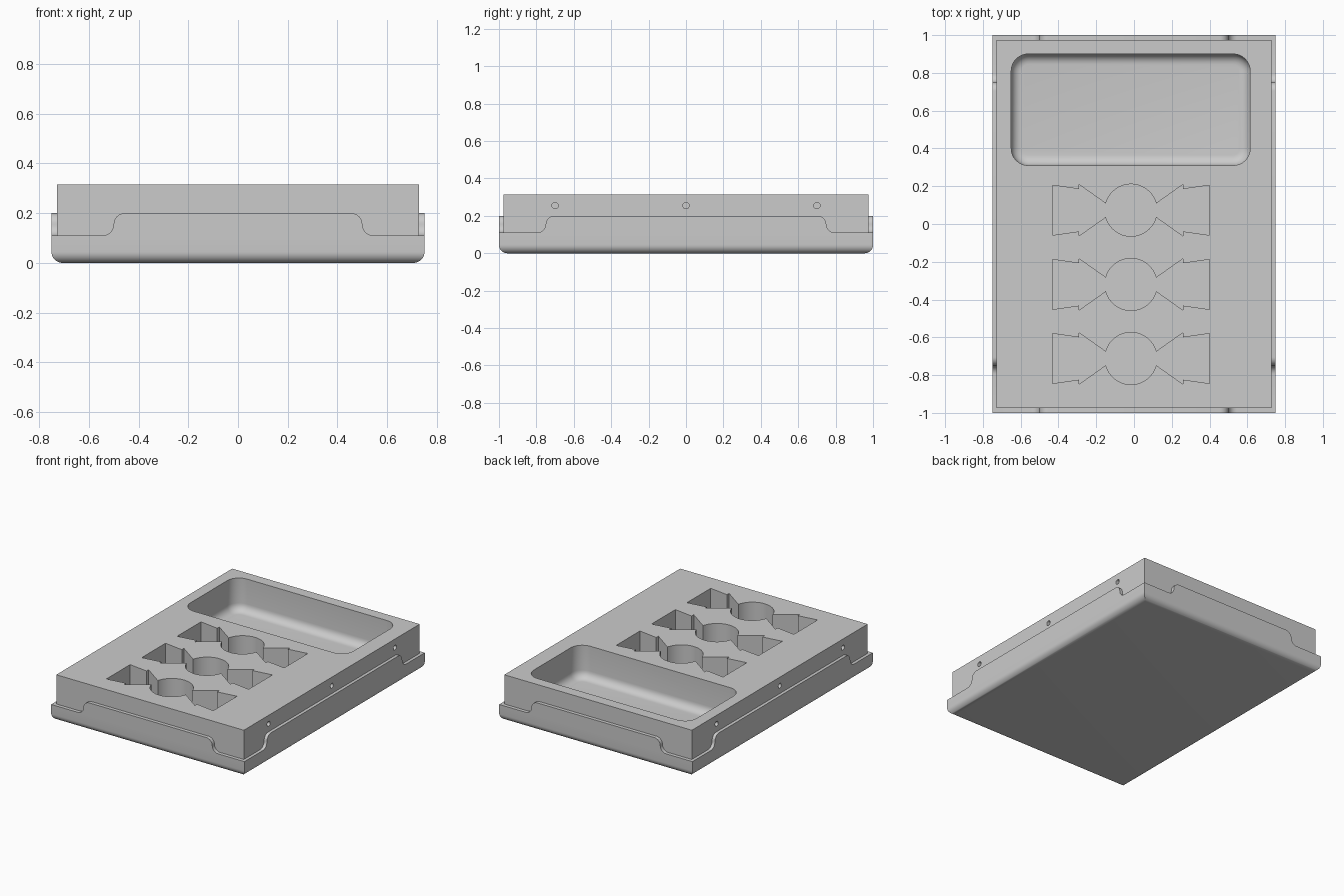
import bpy, bmesh
from math import sin, cos, pi, radians
from mathutils import Vector

if "Cube" in bpy.data.objects:
    bpy.data.objects.remove(bpy.data.objects["Cube"])

grey = bpy.data.materials.new("light grey")
grey.use_nodes = True
grey.diffuse_color = (0.6, 0.6, 0.6, 1)
grey.node_tree.nodes["Principled BSDF"].inputs["Base Color"].default_value = (0.6, 0.6, 0.6, 1)


def box(bm, lo, hi):
    """Add a box and return its vertices."""
    verts = bmesh.ops.create_cube(bm, size=1)["verts"]
    for v in verts:
        v.co = Vector([a + (b - a) * (c + 0.5) for a, b, c in zip(lo, hi, v.co)])
    return verts


def prism(bm, points, start, end, place):
    """Extrude a 2D outline; place(u, v, w) maps it into space."""
    face = bm.faces.new([bm.verts.new(place(u, v, start)) for u, v in points])
    shift = Vector(place(0, 0, end)) - Vector(place(0, 0, start))
    geom = bmesh.ops.extrude_face_region(bm, geom=[face], use_keep_orig=True)["geom"]
    moved = [g for g in geom if isinstance(g, bmesh.types.BMVert)]
    bmesh.ops.translate(bm, verts=moved, vec=shift)


def make(name, bm, cutter=False):
    bmesh.ops.recalc_face_normals(bm, faces=bm.faces[:])
    mesh = bpy.data.meshes.new(name)
    bm.to_mesh(mesh)
    bm.free()
    obj = bpy.data.objects.new(name, mesh)
    bpy.context.collection.objects.link(obj)
    mesh.materials.append(grey)
    obj.hide_render = cutter
    return obj


def carve(obj, cutters):
    """Subtract the cutters, then shade the result."""
    bpy.ops.object.select_all(action='DESELECT')
    bpy.context.view_layer.objects.active = obj
    obj.select_set(True)
    for c in cutters:
        mod = obj.modifiers.new("cut", 'BOOLEAN')
        mod.operation, mod.solver, mod.object = 'DIFFERENCE', 'EXACT', c
        bpy.ops.object.modifier_apply(modifier=mod.name)
        bpy.data.objects.remove(c)
    bpy.ops.object.shade_smooth_by_angle(angle=radians(35))


def arc(cx, cy, r, a0, a1, n=8):
    return [(cx + r * cos(radians(a0 + (a1 - a0) * i / n)),
             cy + r * sin(radians(a0 + (a1 - a0) * i / n))) for i in range(n + 1)]


INX, INY, FLOOR, TOP = 0.728, 0.975, 0.03, 0.315

# Outer tray with rounded bottom edges
bm = bmesh.new()
box(bm, (-0.75, -1, 0), (0.75, 1, 0.2))
low = [e for e in bm.edges if all(v.co.z < 0.01 for v in e.verts)]
bmesh.ops.bevel(bm, geom=low, offset=0.045, segments=8, profile=0.5, affect='EDGES')
tray = make("outer_tray", bm)

bm = bmesh.new()
box(bm, (-INX, -INY, FLOOR), (INX, INY, 0.5))
cavity = make("cavity_cutter", bm, True)


# Curved steps that lower the walls at the corners
def step(c):
    r = 0.045
    return ([(c + 0.4, 0.11)] + arc(c + r, 0.11 + r, r, 270, 180)
            + arc(c - r, 0.2 - r, r, 0, 90)[1:] + [(c - r, 0.25), (c + 0.4, 0.25)])


bm_ends, bm_sides = bmesh.new(), bmesh.new()
for su in (-1, 1):
    for sw in (-1, 1):
        prism(bm_ends, step(0.5), 0.95, 1.1, lambda u, v, w: (su * u, sw * w, v))
        prism(bm_sides, step(0.75), 0.71, 0.85, lambda u, v, w: (sw * w, su * u, v))
carve(tray, [cavity, make("end_step_cutter", bm_ends, True),
             make("side_step_cutter", bm_sides, True)])

# Inner block that fills the tray
bm = bmesh.new()
box(bm, (-INX, -INY, FLOOR), (INX, INY, TOP))
block = make("inner_block", bm)

# Large pocket with rounded corners and a filleted floor
bm = bmesh.new()
depth = TOP - 0.23
box(bm, (-0.65, 0.31, depth), (0.615, 0.9, 0.5))
upright = [e for e in bm.edges if abs(e.verts[0].co.z - e.verts[1].co.z) > 0.1]
bmesh.ops.bevel(bm, geom=upright, offset=0.09, segments=8, profile=0.5, affect='EDGES')
rim = [e for e in bm.edges if all(v.co.z < depth + 0.01 for v in e.verts)]
bmesh.ops.bevel(bm, geom=rim, offset=0.055, segments=6, profile=0.5, affect='EDGES')

# Three recesses: a round well with a flared slot on each side
flare = [(0.415, 0.132), (0.275, 0.112), (0.275, 0.136)]
upper = flare + arc(0, 0, 0.138, 15, 165, 24) + [(-x, y) for x, y in reversed(flare)]
outline = upper + [(-x, -y) for x, y in upper]
for cy in (0.073, -0.32, -0.712):
    prism(bm, outline, depth, 0.5, lambda u, v, w: (u - 0.016, v + cy, w))

# Small round holes along both sides
for side in (-1, 1):
    for y in (-0.7, 0, 0.7):
        prism(bm, arc(y, 0.255, 0.017, 0, 345, 23), 0.68, 0.8,
              lambda u, v, w: (side * w, u, v))
carve(block, [make("recess_cutter", bm, True)])
